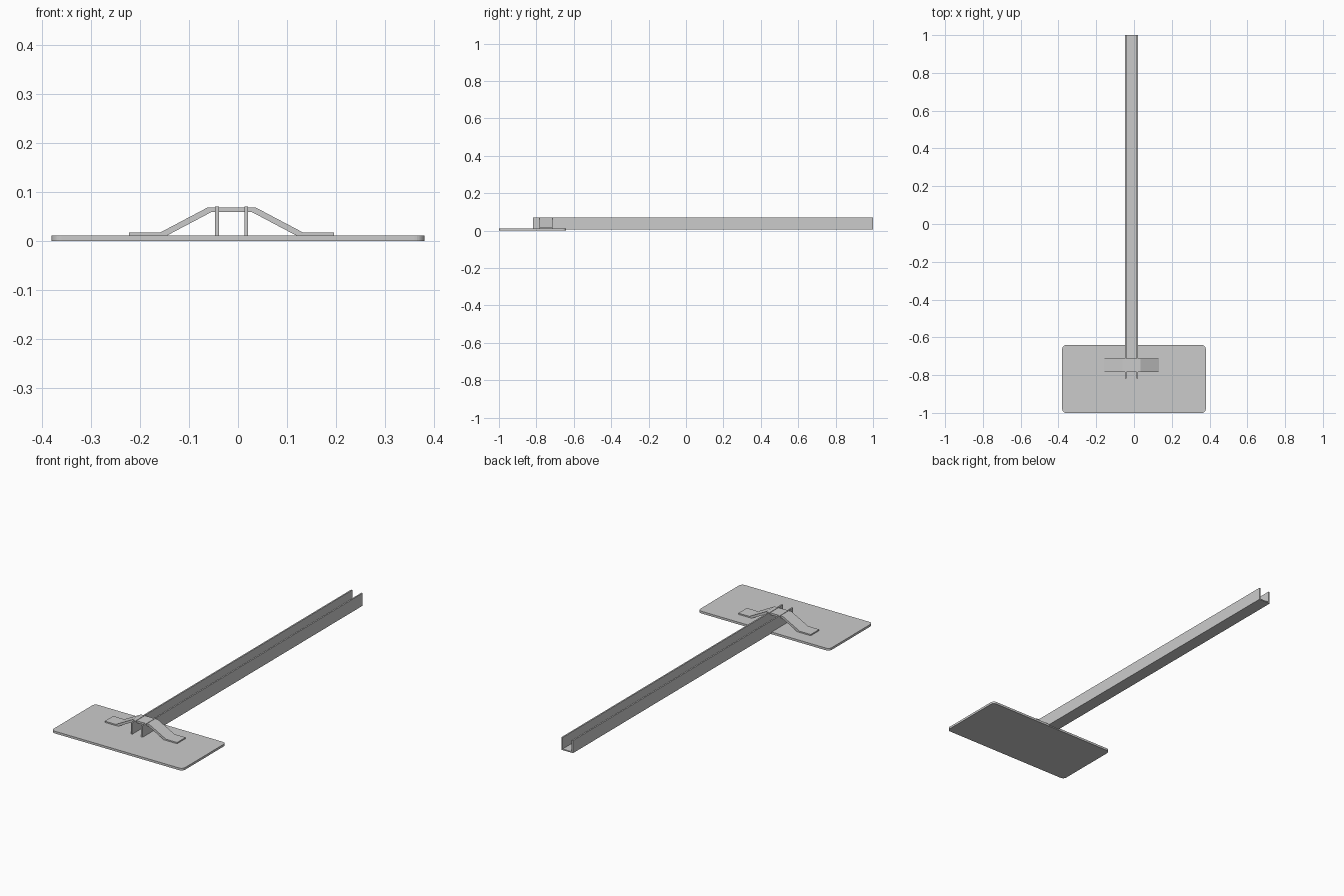
import bpy, bmesh, math

if "Cube" in bpy.data.objects:
    bpy.data.objects.remove(bpy.data.objects["Cube"])

CX = -0.013  # centre line of the channel and strap


def extrude(name, outline, start, axis, depth):
    """Make a solid from a closed 2D outline, extruded along 'y' or 'z'."""
    bm = bmesh.new()
    if axis == 'y':
        verts = [bm.verts.new((a, start, b)) for a, b in outline]
        move = (0, depth, 0)
    else:
        verts = [bm.verts.new((a, b, start)) for a, b in outline]
        move = (0, 0, depth)
    face = bm.faces.new(verts)
    new = bmesh.ops.extrude_face_region(bm, geom=[face])['geom']
    bmesh.ops.translate(bm, vec=move, verts=[g for g in new if isinstance(g, bmesh.types.BMVert)])
    bmesh.ops.recalc_face_normals(bm, faces=bm.faces)
    mesh = bpy.data.meshes.new(name)
    bm.to_mesh(mesh)
    bm.free()
    obj = bpy.data.objects.new(name, mesh)
    bpy.context.collection.objects.link(obj)
    return obj


def mirrored(half):
    """Complete a right-hand half profile (x offsets from CX) to a closed outline."""
    return [(CX + x, z) for x, z in half] + [(CX - x, z) for x, z in reversed(half)]


def rounded_rect(x0, x1, y0, y1, r, steps=6):
    pts = []
    corners = [(x1 - r, y1 - r), (x0 + r, y1 - r), (x0 + r, y0 + r), (x1 - r, y0 + r)]
    for i, (cx, cy) in enumerate(corners):
        for s in range(steps + 1):
            a = math.pi / 2 * (i + s / steps)
            pts.append((cx + r * math.cos(a), cy + r * math.sin(a)))
    return pts


# Flat base plate with rounded corners
extrude("base_plate", rounded_rect(-0.38, 0.38, -1.0, -0.641, 0.02), 0, 'z', 0.0115)

# Long U-shaped channel, open at the top, its floor let into the plate
channel = [(0.026, 0.0112), (0.026, 0.071), (0.0335, 0.071), (0.0335, 0.005)]
extrude("channel", mirrored(channel), -0.818, 'y', 1.818)

# Bent strap bridging the channel, with flat feet on the plate
strap = [(0.0485, 0.069), (0.145, 0.018), (0.209, 0.018),
         (0.209, 0.008), (0.1385, 0.008), (0.042, 0.059)]
extrude("strap", mirrored(strap), -0.783, 'y', 0.07)
